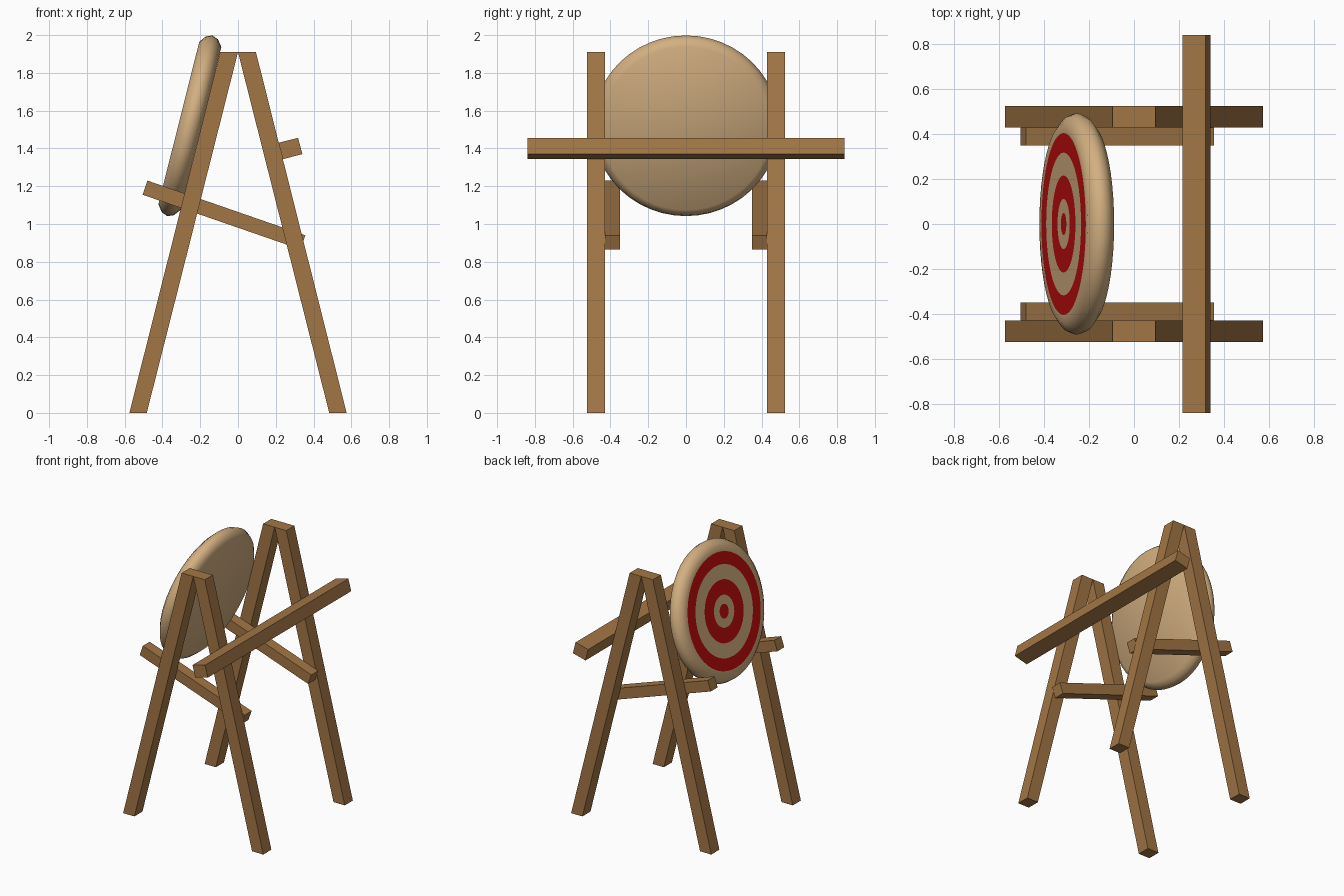
import bpy, bmesh, math
from mathutils import Vector

if "Cube" in bpy.data.objects:
    bpy.data.objects.remove(bpy.data.objects["Cube"])


def material(name, rgb):
    m = bpy.data.materials.new(name)
    m.diffuse_color = (*rgb, 1)
    m.use_nodes = True
    m.node_tree.nodes["Principled BSDF"].inputs["Base Color"].default_value = m.diffuse_color
    return m


wood = material("wood", (0.36, 0.18, 0.06))
straw = material("straw", (0.65, 0.43, 0.22))
red = material("red_paint", (0.55, 0.004, 0.004))


def finish(name, bm, mats):
    bmesh.ops.recalc_face_normals(bm, faces=bm.faces)
    me = bpy.data.meshes.new(name)
    bm.to_mesh(me)
    bm.free()
    ob = bpy.data.objects.new(name, me)
    bpy.context.collection.objects.link(ob)
    for m in mats:
        me.materials.append(m)
    return ob


def beam(name, profile, y0, y1):
    """Extrude an x-z outline from y0 to y1."""
    bm = bmesh.new()
    a = [bm.verts.new((x, y0, z)) for x, z in profile]
    b = [bm.verts.new((x, y1, z)) for x, z in profile]
    bm.faces.new(a)
    bm.faces.new(b[::-1])
    for i in range(len(a)):
        j = (i + 1) % len(a)
        bm.faces.new((a[i], a[j], b[j], b[i]))
    return finish(name, bm, [wood])


leg = [(-0.575, 0), (-0.483, 0), (0, 1.91), (-0.095, 1.91)]
rail = [(-0.505, 1.155), (0.33, 0.866), (0.357, 0.94), (-0.48, 1.23)]
bar = [(0.237, 1.343), (0.341, 1.37), (0.318, 1.456), (0.215, 1.43)]

# Two A-frames with sloping shelf rails on their inner sides
for side, s in (("near", -1), ("far", 1)):
    beam("target_leg_" + side, leg, s * 0.43, s * 0.525)
    beam("back_leg_" + side, [(-x, z) for x, z in leg], s * 0.43, s * 0.525)
    beam("shelf_rail_" + side, rail, s * 0.35, s * 0.43)

# Long cross bar across the back legs
beam("back_cross_bar", bar, -0.84, 0.84)

# Round target: (radius, offset along the face normal), front centre to back
tilt = math.atan2(0.48, 1.91)
centre = Vector((-0.255, 0, 1.52))
up = Vector((math.sin(tilt), 0, math.cos(tilt)))
out = Vector((-math.cos(tilt), 0, math.sin(tilt)))
side = Vector((0, 1, 0))
SEG = 48
rings = [(0.05, 0.06), (0.112, 0.06), (0.216, 0.06), (0.318, 0.06),
         (0.405, 0.06), (0.443, 0.06), (0.48, 0.033), (0.493, 0.0),
         (0.48, -0.033), (0.445, -0.06)]
bm = bmesh.new()
loops = []
for r, d in rings:
    loops.append([bm.verts.new(centre + out * d
                               + up * (r * math.cos(2 * math.pi * k / SEG))
                               + side * (r * math.sin(2 * math.pi * k / SEG)))
                  for k in range(SEG)])
bm.faces.new(loops[0]).material_index = 1
bm.faces.new(loops[-1][::-1])
for i in range(len(loops) - 1):
    for k in range(SEG):
        j = (k + 1) % SEG
        f = bm.faces.new((loops[i][k], loops[i][j], loops[i + 1][j], loops[i + 1][k]))
        f.material_index = 1 if i in (1, 3) else 0
for f in bm.faces:
    f.smooth = True
finish("round_target", bm, [straw, red])
